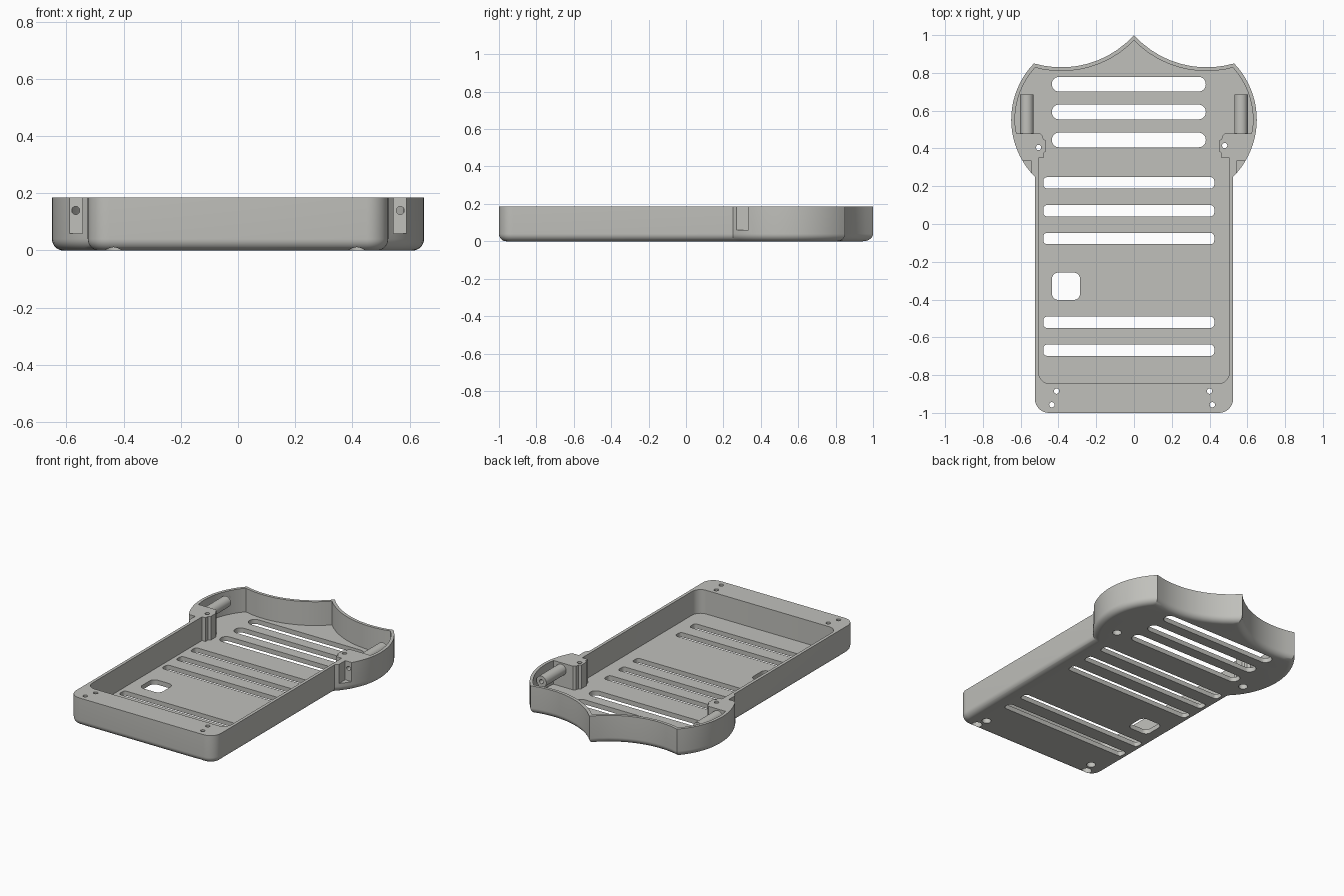
import bpy, bmesh, math
from mathutils import Vector, Matrix

if "Cube" in bpy.data.objects:
    bpy.data.objects.remove(bpy.data.objects["Cube"])

H, FLOOR, WALL, FILLET = 0.185, 0.03, 0.02, 0.04

grey = bpy.data.materials.new("light_grey")
grey.diffuse_color = (0.53, 0.53, 0.50, 1)
grey.use_nodes = True
grey.node_tree.nodes["Principled BSDF"].inputs["Base Color"].default_value = grey.diffuse_color


def arc3(a, b, c, n):
    """Points on the circular arc from a through b to c."""
    (ax, ay), (bx, by), (cx, cy) = a, b, c
    d = 2 * (ax * (by - cy) + bx * (cy - ay) + cx * (ay - by))
    sa, sb, sc = ax * ax + ay * ay, bx * bx + by * by, cx * cx + cy * cy
    ux = (sa * (by - cy) + sb * (cy - ay) + sc * (ay - by)) / d
    uy = (sa * (cx - bx) + sb * (ax - cx) + sc * (bx - ax)) / d
    r = math.hypot(ax - ux, ay - uy)
    t0, t1 = math.atan2(ay - uy, ax - ux), math.atan2(cy - uy, cx - ux)
    sweep = (t1 - t0 + math.pi) % (2 * math.pi) - math.pi
    return [(ux + r * math.cos(t0 + sweep * i / n), uy + r * math.sin(t0 + sweep * i / n))
            for i in range(n + 1)]


def corner(cx, cy, r, start, n=8):
    """Quarter circle, counter-clockwise from the start angle in degrees."""
    return [(cx + r * math.cos(math.radians(start + 90 * i / n)),
             cy + r * math.sin(math.radians(start + 90 * i / n))) for i in range(n + 1)]


def rounded_rect(x0, x1, y0, y1, r):
    return (corner(x1 - r, y0 + r, r, -90) + corner(x1 - r, y1 - r, r, 0)
            + corner(x0 + r, y1 - r, r, 90) + corner(x0 + r, y0 + r, r, 180))


def circle(x, y, r, n=24):
    return [(x + r * math.cos(2 * math.pi * i / n), y + r * math.sin(2 * math.pi * i / n))
            for i in range(n)]


def inset(pts, d):
    """Move a counter-clockwise outline inward by d."""
    out = []
    for i, p in enumerate(pts):
        p, a, b = Vector(p), Vector(pts[i - 1]), Vector(pts[(i + 1) % len(pts)])
        e1, e2 = (p - a).normalized(), (b - p).normalized()
        n1, n2 = Vector((-e1.y, e1.x)), Vector((-e2.y, e2.x))
        out.append(tuple(p + (n1 + n2) * d / (1 + n1.dot(n2))))
    return out


def loft(name, rings):
    """Closed solid through a stack of (outline, z) rings."""
    bm = bmesh.new()
    loops = [[bm.verts.new((x, y, z)) for x, y in pts] for pts, z in rings]
    for lo, hi in zip(loops, loops[1:]):
        for i in range(len(lo)):
            j = (i + 1) % len(lo)
            bm.faces.new((lo[i], lo[j], hi[j], hi[i]))
    bm.faces.new(loops[0][::-1])
    bm.faces.new(loops[-1])
    bmesh.ops.recalc_face_normals(bm, faces=bm.faces)
    me = bpy.data.meshes.new(name)
    bm.to_mesh(me)
    bm.free()
    me.materials.append(grey)
    ob = bpy.data.objects.new(name, me)
    bpy.context.collection.objects.link(ob)
    return ob


def prism(name, pts, z0, z1):
    return loft(name, [(pts, z0), (pts, z1)])


def rod(name, x, z, r, y0, y1):
    """Cylinder along y."""
    ob = prism(name, circle(0, 0, r, 32), -y1, -y0)
    ob.data.transform(Matrix.Translation((x, 0, z)) @ Matrix.Rotation(math.pi / 2, 4, "X"))
    return ob


# Outer outline: rectangular handle plus crown-shaped head
right = (corner(0.45, -0.925, 0.075, -90)
         + arc3((0.525, 0.25), (0.65, 0.56), (0.53, 0.85), 20)
         + arc3((0.53, 0.85), (0.25, 0.847), (0, 1), 10)[1:])
outline = right + [(-x, y) for x, y in right[-2::-1]]

# Tray body with a rounded bottom edge
rings = []
for i in range(9):
    t = math.pi / 2 * i / 8
    rings.append((inset(outline, FILLET * (1 - math.sin(t))), FILLET * (1 - math.cos(t))))
tray = loft("tray", rings + [(outline, H)])

# Cavity leaves thin walls, a solid front block and two screw pillars
head = [p for p in inset(outline, WALL) if p[1] > 0.49]


def cavity_side(px):
    return corner(0.445, -0.785, 0.06, -90) + [
        (0.505, 0.35), (px, 0.35), (px, 0.375), (px - 0.014, 0.385), (px - 0.014, 0.44),
        (px, 0.45), (px + 0.004, 0.468), (px + 0.018, 0.48), (0.622, 0.48)]


cavity = cavity_side(0.464) + head + [(-x, y) for x, y in cavity_side(0.48)[::-1]]

cutters = [prism("cavity_cutter", cavity, FLOOR, 0.4)]
tubes = []

# Floor slots: three wide round-ended, five narrow, one square window
for y in (0.74, 0.593, 0.445):
    cutters.append(prism("wide_slot", rounded_rect(-0.435, 0.38, y - 0.039, y + 0.039, 0.038), -0.1, 0.1))
for y in (0.218, 0.07, -0.077, -0.52, -0.668):
    cutters.append(prism("narrow_slot", rounded_rect(-0.48, 0.425, y - 0.03, y + 0.03, 0.02), -0.1, 0.1))
cutters.append(prism("square_window", rounded_rect(-0.435, -0.285, -0.402, -0.257, 0.035), -0.1, 0.1))

# Screw holes with counterbores from below
for x, y, r in ((-0.41, -0.885, 0.027), (-0.435, -0.957, 0.031), (0.40, -0.885, 0.027),
                (0.415, -0.957, 0.031), (-0.505, 0.405, 0.027), (0.48, 0.415, 0.027)):
    cutters.append(prism("screw_hole", circle(x, y, 0.014), -0.1, 0.4))
    cutters.append(prism("counterbore", circle(x, y, r), -0.1, 0.12))

# Side tubes, their bores and the outer notches
for s in (-1, 1):
    tubes.append(rod("side_tube", s * 0.567, 0.14, 0.036, 0.45, 0.685))
    cutters.append(rod("tube_bore", s * 0.567, 0.14, 0.014, 0.3, 0.75))
    a, b = sorted((s * 0.543, s * 0.8))
    cutters.append(prism("notch", [(a, 0.1), (b, 0.1), (b, 0.333), (a, 0.333)], 0.06, 0.4))

# Combine: cavity first, then tubes, then the remaining cuts
steps = [(cutters[0], "DIFFERENCE")] + [(t, "UNION") for t in tubes] \
    + [(c, "DIFFERENCE") for c in cutters[1:]]
for ob, op in steps:
    m = tray.modifiers.new(ob.name, "BOOLEAN")
    m.operation, m.object, m.solver = op, ob, "EXACT"
    ob.hide_render = True
dg = bpy.context.evaluated_depsgraph_get()
result = bpy.data.meshes.new_from_object(tray.evaluated_get(dg))
tray.modifiers.clear()
tray.data = result
for ob, _ in steps:
    bpy.data.objects.remove(ob)

result.materials.clear()
result.materials.append(grey)
for p in result.polygons:
    p.material_index = 0
bpy.context.view_layer.objects.active = tray
tray.select_set(True)
bpy.ops.object.shade_smooth_by_angle(angle=math.radians(30))
